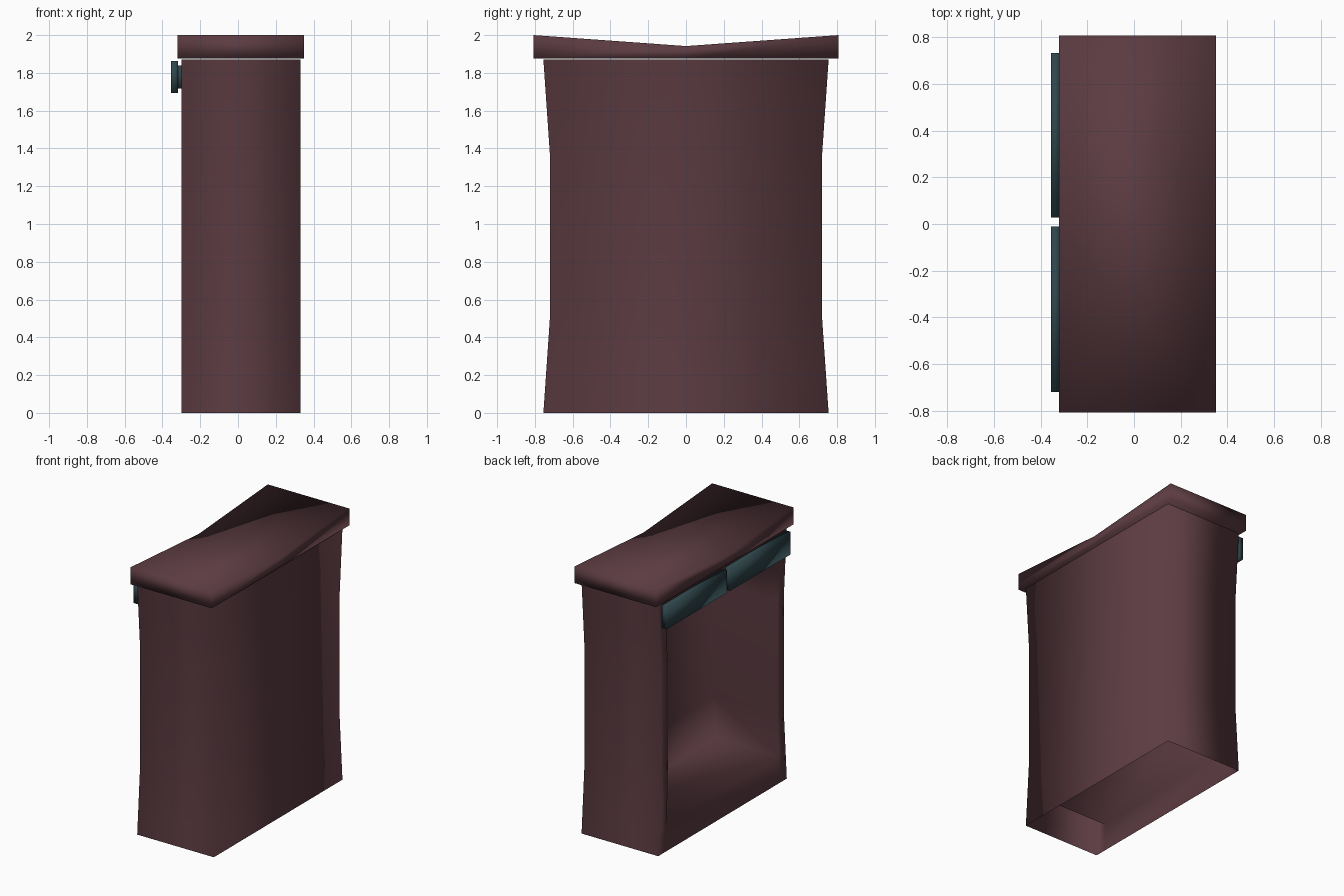
import bpy, bmesh

if "Cube" in bpy.data.objects:
    bpy.data.objects.remove(bpy.data.objects["Cube"])


def material(name, rgb):
    m = bpy.data.materials.new(name)
    m.diffuse_color = (*rgb, 1)
    m.use_nodes = True
    m.node_tree.nodes["Principled BSDF"].inputs["Base Color"].default_value = m.diffuse_color
    return m


WOOD = material("dark red brown wood", (0.105, 0.044, 0.053))
TEAL = material("dark teal", (0.028, 0.061, 0.070))


def finish(bm, name, mat):
    bmesh.ops.remove_doubles(bm, verts=bm.verts, dist=0.0005)
    bmesh.ops.recalc_face_normals(bm, faces=bm.faces)
    for f in bm.faces:
        f.smooth = True
    me = bpy.data.meshes.new(name)
    bm.to_mesh(me)
    bm.free()
    me.materials.append(mat)
    ob = bpy.data.objects.new(name, me)
    bpy.context.collection.objects.link(ob)
    return ob


def quad(bm, *pts):
    bm.faces.new([bm.verts.new(p) for p in pts])


def half_width(z):
    """Waisted side profile: flared at the foot and under the lid."""
    if z < 0.51:
        return 0.755 - 0.035 * z / 0.51
    if z > 1.36:
        return 0.72 + 0.035 * (z - 1.36) / 0.51
    return 0.72


# Carcass: waisted shell, hollow underneath, with a cavity open on the -x side
X0, X1, XB = -0.30, 0.33, 0.22
FLOOR, CEIL, FRAME = 0.20, 1.69, 0.08
levels = [0, FLOOR, 0.51, 1.36, CEIL, 1.87]
bm = bmesh.new()
for a, b in zip(levels, levels[1:]):
    wa, wb = half_width(a), half_width(b)
    ia, ib = wa - FRAME, wb - FRAME
    quad(bm, (X1, -wa, a), (X1, wa, a), (X1, wb, b), (X1, -wb, b))
    for s in (-1, 1):
        quad(bm, (X0, s * wa, a), (X1, s * wa, a), (X1, s * wb, b), (X0, s * wb, b))
        quad(bm, (X0, s * ia, a), (X0, s * wa, a), (X0, s * wb, b), (X0, s * ib, b))
    if FLOOR <= a and b <= CEIL:
        # cavity back and sides
        quad(bm, (XB, -ia, a), (XB, ia, a), (XB, ib, b), (XB, -ib, b))
        for s in (-1, 1):
            quad(bm, (X0, s * ia, a), (XB, s * ia, a), (XB, s * ib, b), (X0, s * ib, b))
    else:
        # solid rails below and above the opening
        quad(bm, (X0, -ia, a), (X0, ia, a), (X0, ib, b), (X0, -ib, b))
for z in (FLOOR, CEIL):
    i = half_width(z) - FRAME
    quad(bm, (X0, -i, z), (XB, -i, z), (XB, i, z), (X0, i, z))
finish(bm, "cabinet_body", WOOD)

# Lid: overhanging slab whose top dips to a shallow valley in the middle
bm = bmesh.new()
profile = [(-0.807, 1.875), (0, 1.875), (0.807, 1.875),
           (0.807, 2.0), (0, 1.942), (-0.807, 2.0)]
ends = [[bm.verts.new((x, y, z)) for y, z in profile] for x in (-0.32, 0.35)]
for e in ends:
    bm.faces.new((e[0], e[1], e[4], e[5]))
    bm.faces.new((e[1], e[2], e[3], e[4]))
for k in range(6):
    n = (k + 1) % 6
    bm.faces.new((ends[0][k], ends[0][n], ends[1][n], ends[1][k]))
finish(bm, "lid", WOOD)


def box(name, lo, hi, mat):
    bm = bmesh.new()
    bmesh.ops.create_cube(bm, size=1)
    for v in bm.verts:
        v.co = [lo[i] if v.co[i] < 0 else hi[i] for i in range(3)]
    return finish(bm, name, mat)


# Pair of drawer fronts, each on a slightly smaller backing block
for side, y0, y1 in (("front", -0.72, -0.01), ("back", 0.027, 0.733)):
    box(side + "_drawer_front", (-0.355, y0, 1.693), (-0.318, y1, 1.862), TEAL)
    box(side + "_drawer_backing", (-0.318, y0 + 0.03, 1.718), (-0.295, y1 - 0.03, 1.84), TEAL)
